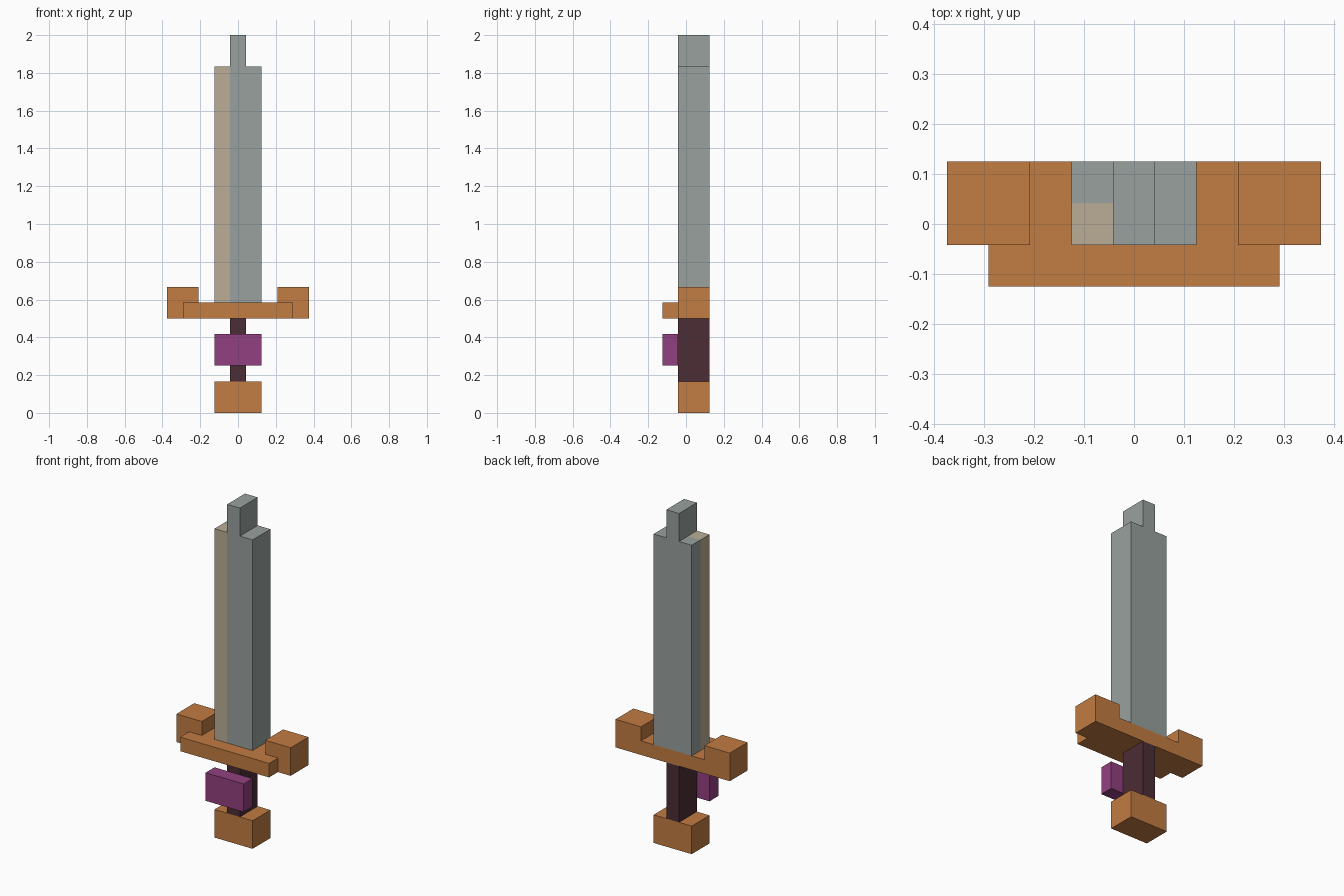
import bpy
import bmesh

cube = bpy.data.objects.get("Cube")
if cube:
    bpy.data.objects.remove(cube, do_unlink=True)

U = 1 / 24  # half of one block; every size is a whole number of these


def linear(c):
    c /= 255
    return c / 12.92 if c <= 0.04045 else ((c + 0.055) / 1.055) ** 2.4


def material(name, r, g, b):
    colour = (linear(r), linear(g), linear(b), 1)
    mat = bpy.data.materials.new(name)
    mat.use_nodes = True
    mat.diffuse_color = colour
    bsdf = mat.node_tree.nodes["Principled BSDF"]
    bsdf.inputs["Base Color"].default_value = colour
    bsdf.inputs["Roughness"].default_value = 0.8
    return mat


steel = material("steel grey", 152, 161, 157)
tan = material("pale tan", 186, 174, 150)
bronze = material("bronze orange", 194, 124, 66)
leather = material("dark brown leather", 75, 45, 53)
purple = material("purple", 146, 64, 128)


def finish(name, bm, *mats):
    bmesh.ops.recalc_face_normals(bm, faces=bm.faces)
    mesh = bpy.data.meshes.new(name)
    bm.to_mesh(mesh)
    bm.free()
    for mat in mats:
        mesh.materials.append(mat)
    obj = bpy.data.objects.new(name, mesh)
    bpy.context.collection.objects.link(obj)
    return obj


def prism(outline, y0, y1):
    """Front outline (x, z) extruded from y0 to y1, in units of U."""
    bm = bmesh.new()
    face = bm.faces.new([bm.verts.new((x * U, y0 * U, z * U)) for x, z in outline])
    out = bmesh.ops.extrude_face_region(bm, geom=[face])
    verts = [v for v in out["geom"] if isinstance(v, bmesh.types.BMVert)]
    bmesh.ops.translate(bm, verts=verts, vec=(0, (y1 - y0) * U, 0))
    return bm


def block(half_width, y0, y1, z0, z1):
    w = half_width
    return prism([(-w, z0), (w, z0), (w, z1), (-w, z1)], y0, y1)


# Handle
finish("pommel", block(3, -1, 3, 0, 4), bronze)
finish("grip", block(1, -1, 3, 4, 12), leather)
finish("grip_gem", block(3, -3, -1, 6, 10), purple)

# Crossguard with raised ends, and its front bar
half = [(9, 12), (9, 16), (5, 16), (5, 14)]
finish("crossguard", prism(half + [(-x, z) for x, z in reversed(half)], -1, 3), bronze)
finish("crossguard_front_bar", block(7, -3, -1, 12, 14), bronze)

# Blade, cut so that its front edge column can be tan
bm = block(3, -1, 3, 14, 44)
for point, normal in (((-U, 0, 0), (1, 0, 0)), ((0, U, 0), (0, 1, 0))):
    geom = bm.verts[:] + bm.edges[:] + bm.faces[:]
    bmesh.ops.bisect_plane(bm, geom=geom, plane_co=point, plane_no=normal)
for f in bm.faces:
    c = f.calc_center_median()
    f.material_index = int(c.x < -U and c.y < U)
finish("blade", bm, steel, tan)
finish("blade_tip", block(1, -1, 3, 44, 48), steel)
